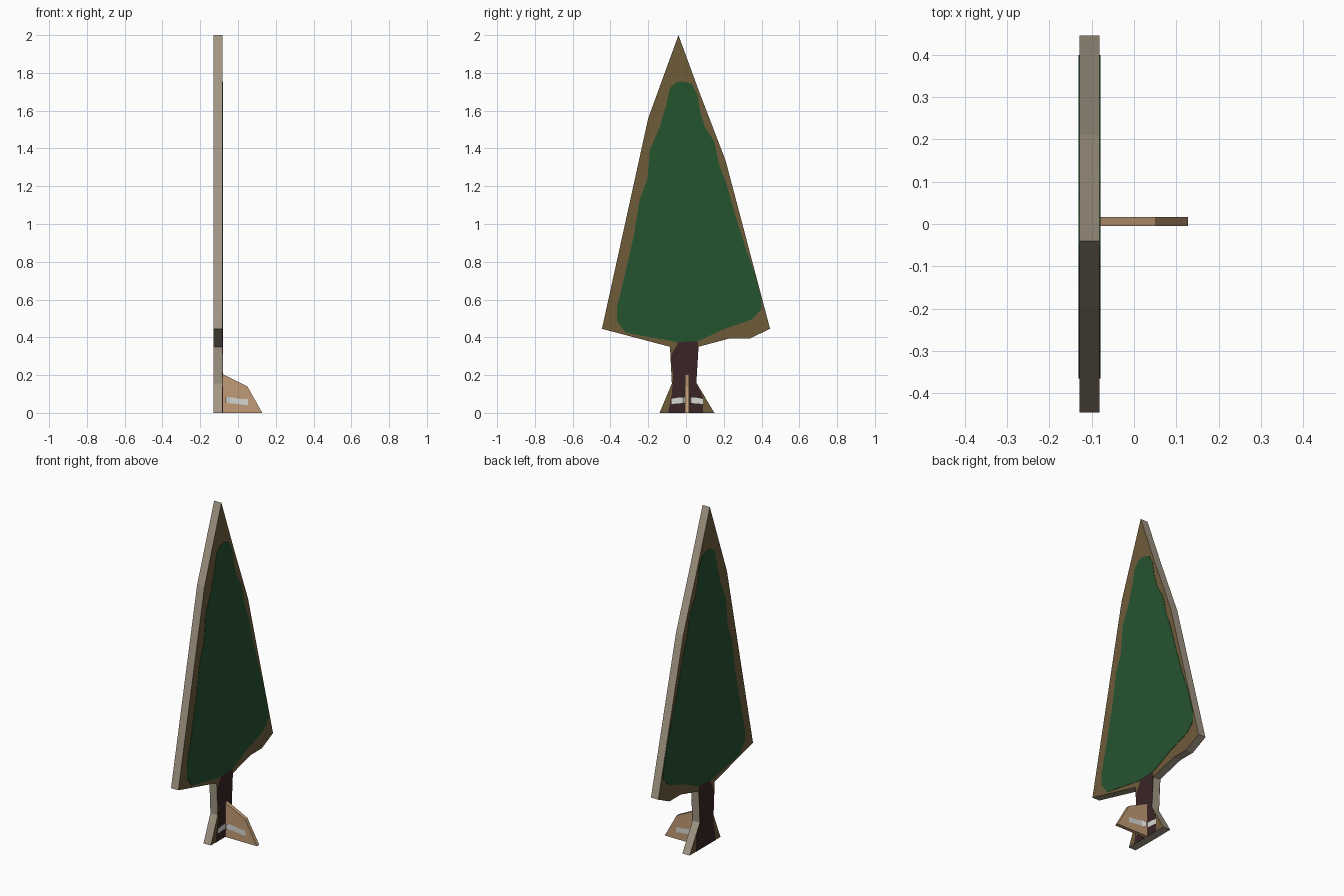
import bpy, bmesh
from mathutils import Vector

if "Cube" in bpy.data.objects:
    bpy.data.objects.remove(bpy.data.objects["Cube"])


def material(name, rgb):
    def lin(c):
        c /= 255
        return c / 12.92 if c <= 0.04045 else ((c + 0.055) / 1.055) ** 2.4
    m = bpy.data.materials.new(name)
    m.diffuse_color = (*[lin(c) for c in rgb], 1)
    m.use_nodes = True
    m.node_tree.nodes["Principled BSDF"].inputs["Base Color"].default_value = m.diffuse_color
    return m


OLIVE = material("olive brown border", (110, 92, 58))
EDGE = material("bare grey wood edge", (163, 151, 133))
GREEN = material("dark green foliage", (37, 83, 47))
BARK = material("dark brown bark", (58, 37, 38))
WOOD = material("tan brace wood", (193, 155, 118))
TAPE = material("white tape", (214, 214, 210))


def finish(name, bm, mats):
    me = bpy.data.meshes.new(name)
    bm.to_mesh(me)
    bm.free()
    for m in mats:
        me.materials.append(m)
    ob = bpy.data.objects.new(name, me)
    bpy.context.collection.objects.link(ob)
    return ob


def slab(name, pts, mats, depth, place, split=False):
    """Extrude a flat outline; place(u, v) gives the 3D point."""
    bm = bmesh.new()
    face = bm.faces.new([bm.verts.new(place(u, v)) for u, v in pts])
    out = bmesh.ops.extrude_face_region(bm, geom=[face])
    moved = [g for g in out["geom"] if isinstance(g, bmesh.types.BMVert)]
    bmesh.ops.translate(bm, verts=moved, vec=Vector(depth))
    bmesh.ops.recalc_face_normals(bm, faces=bm.faces)
    if split:  # second material on the rim faces
        for f in bm.faces:
            f.material_index = 0 if abs(f.normal.x) > 0.9 else 1
    return finish(name, bm, mats)


X0, X1 = -0.129, -0.081   # back and front of the board

# Board outline (y, z)
board = [(-.04, 2), (.07, 1.70), (.21, 1.335), (.445, .445), (.34, .395), (.235, .395),
         (.065, .35), (.055, .16), (.15, 0), (-.14, 0), (-.075, .155), (-.085, .35),
         (-.445, .445), (-.2, 1.56)]
slab("tree_board", board, [OLIVE, EDGE], (X1 - X0, 0, 0), lambda y, z: (X0, y, z), True)

# Painted foliage and trunk, on both faces of the board
foliage = [(-.015, 1.755), (.03, 1.74), (.06, 1.685), (.075, 1.595), (.10, 1.515), (.15, 1.435),
           (.175, 1.315), (.215, 1.21), (.26, 1.05), (.31, .89), (.365, .735), (.40, .60),
           (.40, .55), (.35, .495), (.205, .445), (.065, .38), (-.05, .375), (-.215, .405),
           (-.32, .425), (-.365, .485), (-.365, .56), (-.33, .705), (-.28, .92), (-.245, 1.13),
           (-.205, 1.235), (-.19, 1.395), (-.14, 1.51), (-.105, 1.63), (-.085, 1.72), (-.05, 1.75)]
trunk = [(.06, .395), (.066, .345), (.055, .16), (.09, .085), (.09, 0), (-.095, 0),
         (-.075, .1), (-.068, .2), (-.082, .30), (-.045, .365), (-.04, .395)]
for side, x, s in (("front", X1, 1), ("back", X0, -1)):
    slab("foliage_" + side, foliage, [GREEN], (s * .002, 0, 0), lambda y, z: (x, y, z))
    slab("trunk_" + side, trunk, [BARK], (s * .001, 0, 0), lambda y, z: (x, y, z))

# Standing brace (x, z)
Y0, Y1 = -0.005, 0.017
brace = [(X1, 0), (X1, .205), (.05, .14), (.128, 0)]
slab("support_brace", brace, [WOOD], (0, Y1 - Y0, 0), lambda x, z: (x, Y0, z))

# Tape strips: along the brace, bending out, then flat on the board
for side, y, s in (("left", Y0, -1), ("right", Y1, 1)):
    path = [(.052, y + s * .001, .04, .072), (.01, y + s * .001, .046, .074),
            (-.04, y + s * .001, .05, .083), (-.067, y + s * .010, .052, .085)]
    flat = [(X1 + .003, y + s * .003, .052, .082), (X1 + .003, y + s * .045, .05, .08),
            (X1 + .003, y + s * .073, .046, .074)]
    bm = bmesh.new()
    for strip in (path, flat):
        rows = [(bm.verts.new((px, py, a)), bm.verts.new((px, py, b))) for px, py, a, b in strip]
        for (a, b), (c, d) in zip(rows, rows[1:]):
            # wind so the visible side faces away from the brace
            bm.faces.new((a, b, d, c) if s < 0 else (a, c, d, b))
    for f in bm.faces:
        f.normal_update()
        n = f.normal
        if n.x + n.y * s < 0:
            f.normal_flip()
    finish("tape_" + side, bm, [TAPE])
